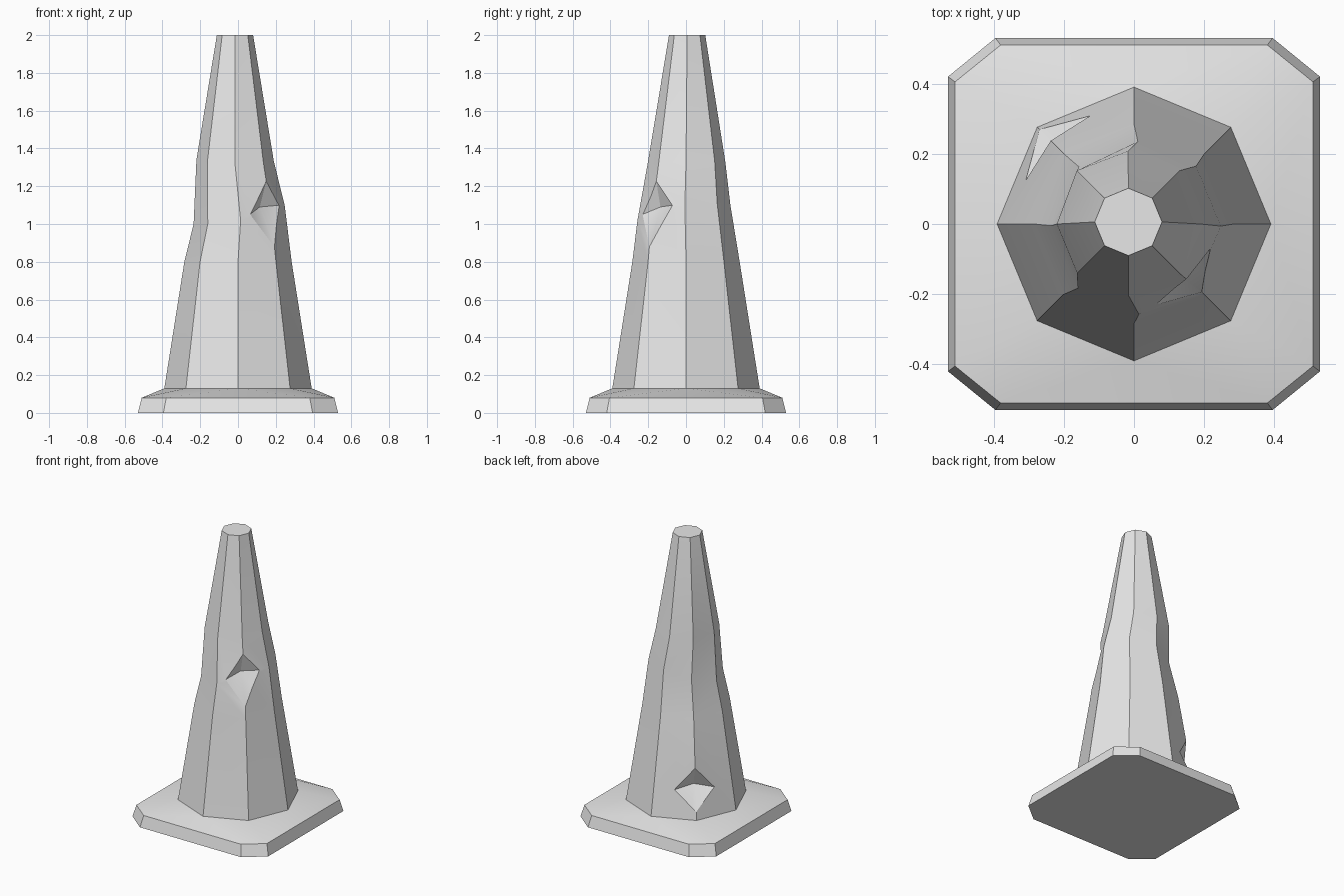
import bpy
import bmesh
from math import cos, sin, radians
from mathutils import Vector

old_cube = bpy.data.objects.get("Cube")
if old_cube:
    bpy.data.objects.remove(old_cube, do_unlink=True)

GREY = 0.8
material = bpy.data.materials.new("plain_grey")
material.use_nodes = True
material.diffuse_color = (GREY, GREY, GREY, 1)
material.node_tree.nodes["Principled BSDF"].inputs["Base Color"].default_value = (GREY, GREY, GREY, 1)


def finish_mesh(name, bm):
    """Turn a bmesh into a named object with outward normals."""
    bmesh.ops.recalc_face_normals(bm, faces=bm.faces[:])
    mesh = bpy.data.meshes.new(name)
    bm.to_mesh(mesh)
    bm.free()
    mesh.materials.append(material)
    obj = bpy.data.objects.new(name, mesh)
    bpy.context.collection.objects.link(obj)
    return obj


def add_ring(bm, points):
    return [bm.verts.new(p) for p in points]


def bridge(bm, lower, upper):
    count = len(lower)
    for i in range(count):
        j = (i + 1) % count
        bm.faces.new((lower[i], lower[j], upper[j], upper[i]))


def octagon(radius, z, x=0.0, y=0.0):
    angles = [radians(45 * i) for i in range(8)]
    return [(x + radius * cos(a), y + radius * sin(a), z) for a in angles]


def smooth(obj):
    bpy.ops.object.select_all(action="DESELECT")
    obj.select_set(True)
    bpy.context.view_layer.objects.active = obj
    bpy.ops.object.shade_smooth_by_angle(angle=radians(25))


def carve_dent(body, apex, rim):
    """Cut a four-sided pyramid hollow whose mouth passes through the rim points."""
    apex = Vector(apex)
    reach = [apex + (Vector(p) - apex) * 1.7 for p in rim]
    centre = sum(reach, Vector()) / len(reach)
    bm = bmesh.new()
    tip = bm.verts.new(apex)
    cap = bm.verts.new(centre + (centre - apex) * 1.5)
    mouth = add_ring(bm, reach)
    for i in range(len(mouth)):
        j = (i + 1) % len(mouth)
        bm.faces.new((tip, mouth[i], mouth[j]))
        bm.faces.new((cap, mouth[j], mouth[i]))
    cutter = finish_mesh("dent_cutter", bm)
    cutter.hide_render = True
    bpy.context.view_layer.objects.active = body
    mod = body.modifiers.new("dent", "BOOLEAN")
    mod.operation = "DIFFERENCE"
    mod.solver = "EXACT"
    mod.object = cutter
    bpy.ops.object.modifier_apply(modifier=mod.name)
    bpy.data.objects.remove(cutter, do_unlink=True)


# Base plate: chamfered square rim rising to the foot of the shaft
def plate_outline(half, cut_x, cut_y, z):
    quarter = [(half, cut_y), (cut_x, half)]
    points = []
    for sx, sy in ((1, 1), (-1, 1), (-1, -1), (1, -1)):
        corner = [(sx * x, sy * y, z) for x, y in quarter]
        points += corner if sx * sy > 0 else corner[::-1]
    return points


bm = bmesh.new()
bottom = add_ring(bm, plate_outline(0.53, 0.395, 0.42, 0))
rim = add_ring(bm, plate_outline(0.51, 0.38, 0.405, 0.08))
foot = add_ring(bm, octagon(0.39, 0.13))
bm.faces.new(bottom)
bm.faces.new(foot)
bridge(bm, bottom, rim)
for k in range(4):
    right, left = rim[2 * k], rim[2 * k + 1]
    following = rim[(2 * k + 2) % 8]
    diagonal, middle = foot[2 * k + 1], foot[(2 * k + 2) % 8]
    next_diagonal = foot[(2 * k + 3) % 8]
    bm.faces.new((right, left, diagonal))
    bm.faces.new((left, middle, diagonal))
    bm.faces.new((left, following, middle))
    bm.faces.new((following, next_diagonal, middle))
smooth(finish_mesh("base_plate", bm))

# Shaft: tapering octagon with two crumpled rings in the middle
crumple_low = [
    (0.247, -0.006, 1.1), (0.177, 0.165, 1.11), (0.011, 0.235, 1.1), (-0.157, 0.163, 1.05),
    (-0.235, -0.005, 1.0), (-0.16, -0.183, 1.0), (0.014, -0.257, 1.02), (0.175, -0.178, 1.06),
]
crumple_high = [
    (0.19, 0, 1.33), (0.13, 0.152, 1.33), (-0.017, 0.208, 1.33), (-0.163, 0.152, 1.34),
    (-0.22, 0, 1.34), (-0.162, -0.14, 1.33), (-0.016, -0.203, 1.32), (0.135, -0.145, 1.32),
]
bm = bmesh.new()
rings = [add_ring(bm, points) for points in (
    octagon(0.39, 0.13), octagon(0.284, 0.8), crumple_low, crumple_high,
    octagon(0.096, 2, -0.016, 0.006))]
for lower, upper in zip(rings, rings[1:]):
    bridge(bm, lower, upper)
bm.faces.new(rings[0])
bm.faces.new(rings[-1])
bmesh.ops.triangulate(bm, faces=[f for f in bm.faces if len(f.verts) == 4])
shaft = finish_mesh("cone_shaft", bm)

# Dents on the front left and the back right corners
carve_dent(shaft, (0.115, -0.135, 1.09),
           [(0.15, -0.158, 1.23), (0.063, -0.232, 1.05), (0.192, -0.194, 0.88), (0.226, -0.066, 1.1)])
carve_dent(shaft, (-0.195, 0.195, 0.34),
           [(-0.236, 0.236, 0.47), (-0.306, 0.126, 0.32), (-0.268, 0.268, 0.19), (-0.126, 0.306, 0.32)])
smooth(shaft)
